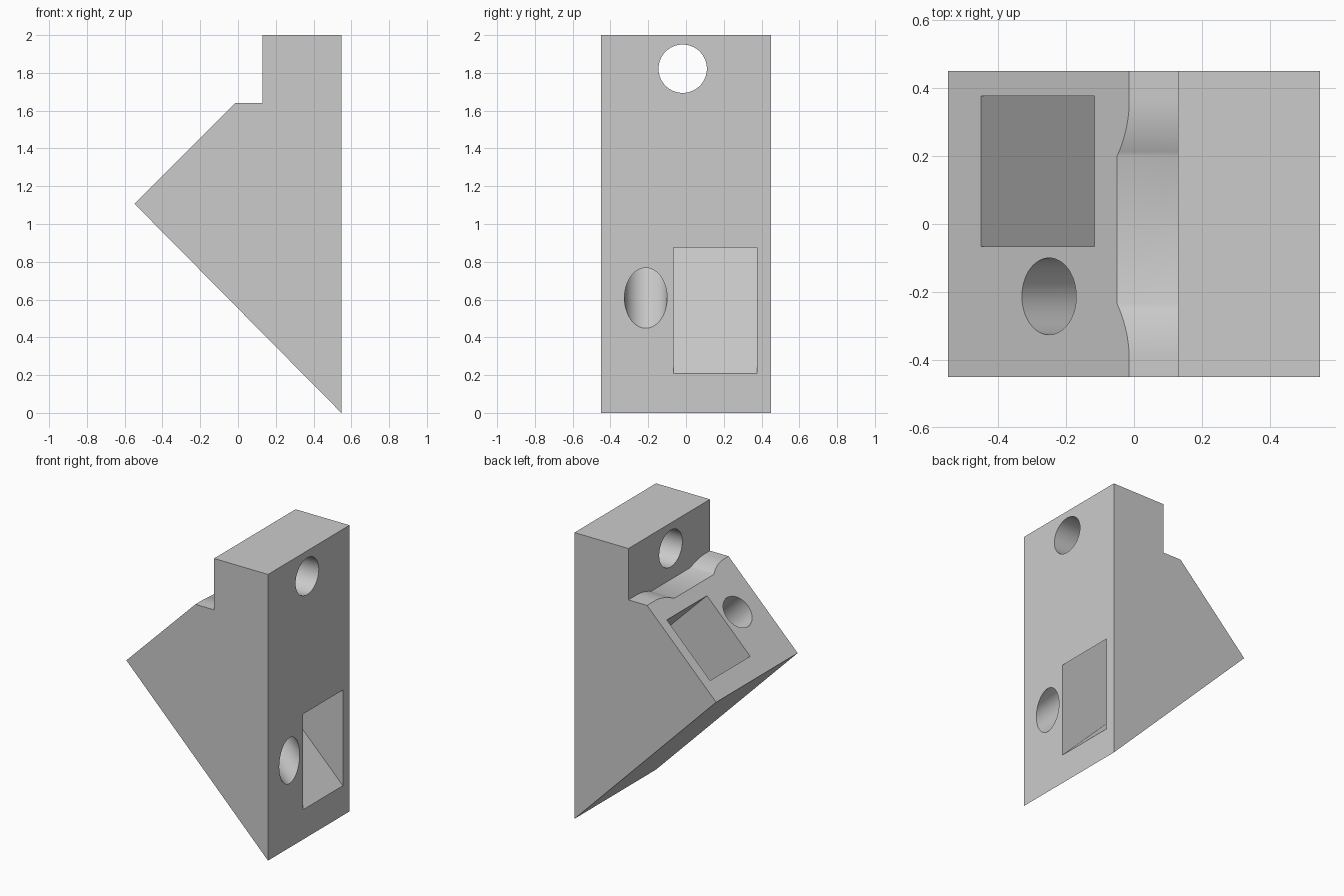
import bpy
import bmesh
import math
from mathutils import Matrix, Vector

if "Cube" in bpy.data.objects:
    bpy.data.objects.remove(bpy.data.objects["Cube"], do_unlink=True)

DEPTH = 0.45        # half depth of the block
MID = -0.0175       # centre line of the bolt hole and its seat

grey = bpy.data.materials.new("plain grey")
grey.use_nodes = True
grey.diffuse_color = (0.6, 0.6, 0.6, 1)
grey.node_tree.nodes["Principled BSDF"].inputs["Base Color"].default_value = (0.6, 0.6, 0.6, 1)


def make_object(name, bm):
    bmesh.ops.recalc_face_normals(bm, faces=bm.faces)
    mesh = bpy.data.meshes.new(name)
    bm.to_mesh(mesh)
    bm.free()
    mesh.materials.append(grey)
    obj = bpy.data.objects.new(name, mesh)
    bpy.context.collection.objects.link(obj)
    return obj


def prism(name, points, sweep):
    """Extrude a closed outline along a vector."""
    bm = bmesh.new()
    face = bm.faces.new([bm.verts.new(p) for p in points])
    grown = bmesh.ops.extrude_face_region(bm, geom=[face])["geom"]
    verts = [v for v in grown if isinstance(v, bmesh.types.BMVert)]
    bmesh.ops.translate(bm, verts=verts, vec=sweep)
    return make_object(name, bm)


def rod(name, centre, axis, radius):
    bm = bmesh.new()
    turn = Vector(axis).to_track_quat("Z", "Y").to_matrix().to_4x4()
    bmesh.ops.create_cone(bm, cap_ends=True, segments=96, radius1=radius, radius2=radius,
                          depth=4, matrix=Matrix.Translation(centre) @ turn)
    return make_object(name, bm)


# Wedge block, left oversized where the step is cut
outline = [(0.547, 0), (0.547, 2), (0.1, 2), (0.1, 1.755), (-0.548, 1.107)]
block = prism("wedge_block", [(x, -DEPTH, z) for x, z in outline], (0, 2 * DEPTH, 0))

# Step with a shallow seat whose shoulders roll down to a flat floor
half_floor, shoulder, drop = 0.217, 0.165, 0.036
radius = (shoulder ** 2 + drop ** 2) / (2 * drop)
sweep_angle = math.asin(shoulder / radius)
roll = []
for i in range(13):
    a = sweep_angle * i / 12
    roll.append((half_floor + shoulder - radius * math.sin(a),
                 1.641 - radius * (1 - math.cos(a))))
half = [(0.6, 2.2), (0.6, 1.641)] + roll
seat = [(MID + y, z) for y, z in half] + [(MID - y, z) for y, z in reversed(half)]
step = prism("step_cutter", [(-1, y, z) for y, z in seat], (1.13, 0, 0))

# Slanted rectangular shaft, square to the sloping face
shaft_ends = [(-0.45, 1.205), (-0.116, 1.539)]
near, far = [(x - 0.6, z + 0.6) for x, z in shaft_ends]
shaft = prism("shaft_cutter",
              [(near[0], -0.066, near[1]), (far[0], -0.066, far[1]),
               (far[0], 0.377, far[1]), (near[0], 0.377, near[1])],
              (2, 0, -2))

# Level bolt hole and slanted round hole
bolt_hole = rod("bolt_hole_cutter", (0, MID, 1.822), (1, 0, 0), 0.128)
slant_hole = rod("slant_hole_cutter", (-0.25, -0.213, 1.405), (1, 0, -1), 0.113)

# Cut everything out of the block
bpy.context.view_layer.objects.active = block
for cutter in (step, shaft, bolt_hole, slant_hole):
    cutter.hide_render = True
    cut = block.modifiers.new(cutter.name, "BOOLEAN")
    cut.operation = "DIFFERENCE"
    cut.solver = "EXACT"
    cut.object = cutter
    bpy.ops.object.modifier_apply(modifier=cut.name)
    bpy.data.objects.remove(cutter, do_unlink=True)

# Round surfaces smooth, corners sharp
bpy.ops.object.select_all(action="DESELECT")
block.select_set(True)
bpy.ops.object.shade_smooth_by_angle(angle=math.radians(30))
